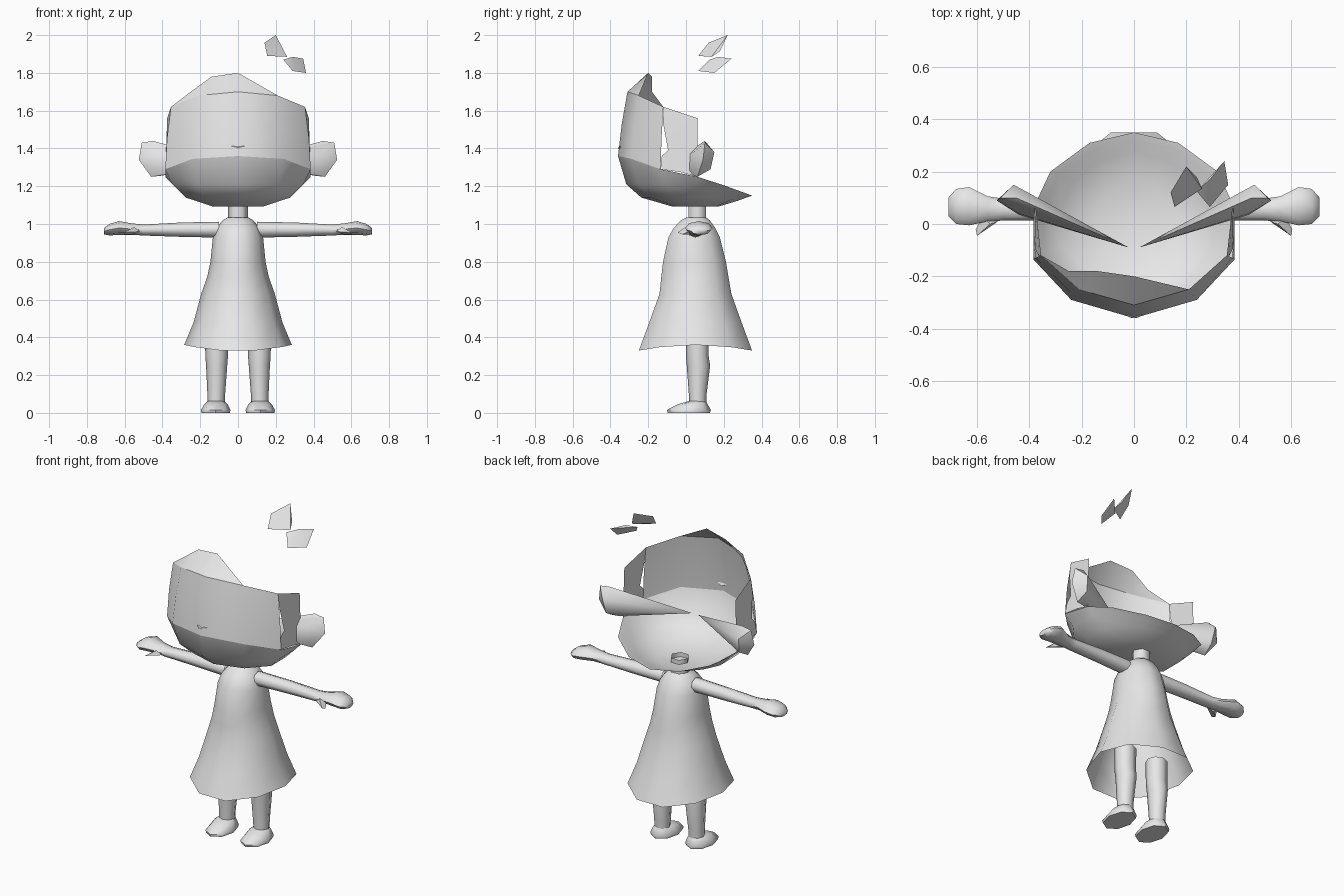
import bpy, bmesh, math

if "Cube" in bpy.data.objects:
    bpy.data.objects.remove(bpy.data.objects["Cube"])

gray = bpy.data.materials.new("plain_gray")
gray.diffuse_color = (0.8, 0.8, 0.8, 1)
gray.use_nodes = True
gray.node_tree.nodes["Principled BSDF"].inputs["Base Color"].default_value = gray.diffuse_color


def finish(name, bm, angle=50, recalc=True):
    if recalc:
        bmesh.ops.recalc_face_normals(bm, faces=bm.faces)
    me = bpy.data.meshes.new(name)
    bm.to_mesh(me)
    bm.free()
    me.materials.append(gray)
    ob = bpy.data.objects.new(name, me)
    bpy.context.collection.objects.link(ob)
    bpy.ops.object.select_all(action='DESELECT')
    ob.select_set(True)
    bpy.context.view_layer.objects.active = ob
    bpy.ops.object.shade_smooth_by_angle(angle=math.radians(angle))
    return ob


def loft(name, rings, closed=True, cap_start=False, cap_end=False, angle=50):
    """Skin a list of equally long point rings."""
    bm = bmesh.new()
    rows = [[bm.verts.new(p) for p in r] for r in rings]
    n = len(rows[0])
    for a, b in zip(rows, rows[1:]):
        for i in range(n if closed else n - 1):
            j = (i + 1) % n
            bm.faces.new((a[i], a[j], b[j], b[i]))
    if cap_start:
        bm.faces.new(rows[0][::-1])
    if cap_end:
        bm.faces.new(rows[-1])
    return finish(name, bm, angle)


def hull(name, pts, angle=30):
    bm = bmesh.new()
    for p in pts:
        bm.verts.new(p)
    bmesh.ops.convex_hull(bm, input=bm.verts)
    return finish(name, bm, angle)


def sheet(name, pts, faces, angle=40):
    bm = bmesh.new()
    v = [bm.verts.new(p) for p in pts]
    for f in faces:
        bm.faces.new([v[i] for i in f])
    return finish(name, bm, angle)


def circle(n):
    return [(math.cos(2 * math.pi * i / n), math.sin(2 * math.pi * i / n)) for i in range(n)]


def flat_ring(z, cx, cy, rx, ry, n=8, sag=0):
    return [(cx + rx * c, cy + ry * s, z - sag * s * s) for c, s in circle(n)]


# Dress: ten-sided flared shell, open at the hem
dress = [(.36, .05, .285, .315, .033), (.48, .05, .235, .26, .01), (.63, .05, .195, .2, 0),
         (.72, .047, .163, .187, 0), (.8, .045, .146, .175, 0), (.93, .043, .133, .143, 0),
         (.98, .045, .115, .115, 0), (1.02, .05, .08, .08, 0), (1.035, .055, .055, .055, 0)]
loft("dress", [flat_ring(z, 0, cy, rx, ry, 10, sag) for z, cy, rx, ry, sag in dress], angle=70)

# Neck: open six-sided tube
loft("neck", [flat_ring(z, 0, .06, .053, .053, 6) for z in (1.02, 1.12)], angle=70)

# Lower head: shallow bowl whose rim falls toward the back
half = [(0, -.36, 1.36), (.24, -.29, 1.345), (.385, -.135, 1.29), (.385, .06, 1.25),
        (.32, .2, 1.205), (.17, .31, 1.165), (0, .35, 1.15)]
rim = half + [(-x, y, z) for x, y, z in half[-2:0:-1]]


def bowl_ring(s, limit, k):
    return [(x * s, .08 + (y - .08) * s, min(limit, 1.09 + k * (z - 1.09))) for x, y, z in rim]


loft("lower_head", [rim, bowl_ring(.9, 1.21, .85), bowl_ring(.72, 1.14, .55),
                    bowl_ring(.35, 1.093, .05)], cap_end=True, angle=50)

# Face band: front wall from the bowl rim to the forehead edge
low = [(-x, y, z) for x, y, z in half[2:0:-1]] + half[:3]
top = [(-.355, -.12, 1.62), (-.21, -.25, 1.68), (0, -.31, 1.70), (.21, -.25, 1.68), (.355, -.12, 1.62)]
mid = [tuple((a + b) / 2 * (1.015 if i < 2 else 1) for i, (a, b) in enumerate(zip(p, q)))
       for p, q in zip(low, top)]
loft("face", [low, mid, top], closed=False, angle=60)

# Forehead lock: uneven piece leaning back above the face
sheet("forehead_lock",
      top[:4] + [(0, -.2, 1.80), (-.14, -.18, 1.78), (-.25, -.18, 1.70)],
      [(0, 1, 6), (1, 5, 6), (1, 2, 4, 5), (2, 3, 4)])

# Nose: tiny curved wedge
hull("nose", [(-.035, -.348, 1.412), (.035, -.348, 1.412), (-.015, -.358, 1.397),
              (.015, -.358, 1.397), (0, -.36, 1.405), (0, -.34, 1.395)])

for s, side in ((1, "left"), (-1, "right")):
    def m(pts):
        return [(s * x, y, z) for x, y, z in pts]

    # Side panel of the head with a narrow notch
    sheet(side + "_head_panel",
          m([(.355, -.12, 1.62), (.375, .06, 1.56), (.385, .06, 1.25), (.385, -.03, 1.275),
             (.385, -.135, 1.29), (.376, -.128, 1.36), (.378, -.095, 1.39), (.364, -.122, 1.54)]),
          [(0, 1, 7), (1, 2, 6, 7), (2, 3, 6), (3, 4, 5, 6)])

    # Ear: faceted cone running inward to a point in the head
    hull(side + "_ear",
         m([(.02, -.09, 1.32), (.45, .1, 1.44), (.51, .1, 1.43), (.525, .09, 1.34), (.46, .06, 1.25),
            (.46, .15, 1.38), (.45, .13, 1.29), (.44, .035, 1.28), (.44, .04, 1.38), (.41, .06, 1.255)]), 45)

    # Arm and mitten hand
    arm = [(.1, .05, .97, .045, .042), (.3, .055, .97, .042, .038), (.5, .055, .968, .042, .029),
           (.56, .058, .973, .048, .03), (.63, .068, .979, .073, .036), (.68, .067, .97, .067, .031),
           (.71, .065, .962, .035, .016)]
    loft(side + "_arm", [m([(x, cy + ry * c, cz + rz * t) for c, t in circle(8)])
                         for x, cy, cz, ry, rz in arm], cap_end=True, angle=60)

    # Thumb
    hull(side + "_thumb",
         m([(.52, .01, .96), (.55, .0, .985), (.6, -.045, .955), (.605, -.02, .945),
            (.58, .025, .965), (.56, .02, .945)]), 50)

    # Leg
    leg = [(.44, .113, .06, .062, .06), (.3, .113, .06, .06, .06), (.25, .113, .066, .056, .062),
           (.1, .115, .062, .047, .047), (.04, .116, .062, .045, .045)]
    loft(side + "_leg", [m(flat_ring(*r)) for r in leg], cap_start=True, angle=60)

    # Foot
    foot = [(.062, .116, .06, .044, .046), (.045, .117, .035, .062, .08),
            (.015, .118, .015, .078, .117), (0, .118, .015, .075, .112)]
    loft(side + "_foot", [m(flat_ring(*r)) for r in foot], cap_start=True, cap_end=True, angle=60)

# Floating bow: two wedge wings meeting at a knot
knot = (.26, .135, 1.885)
hull("bow_upper_wing", [(.2, .22, 2.0), (.14, .12, 1.96), (.155, .065, 1.89), (.24, .18, 1.915), knot])
hull("bow_lower_wing", [(.345, .24, 1.875), (.36, .15, 1.80), (.29, .065, 1.81), (.29, .17, 1.885),
                        (.24, .125, 1.87)])
